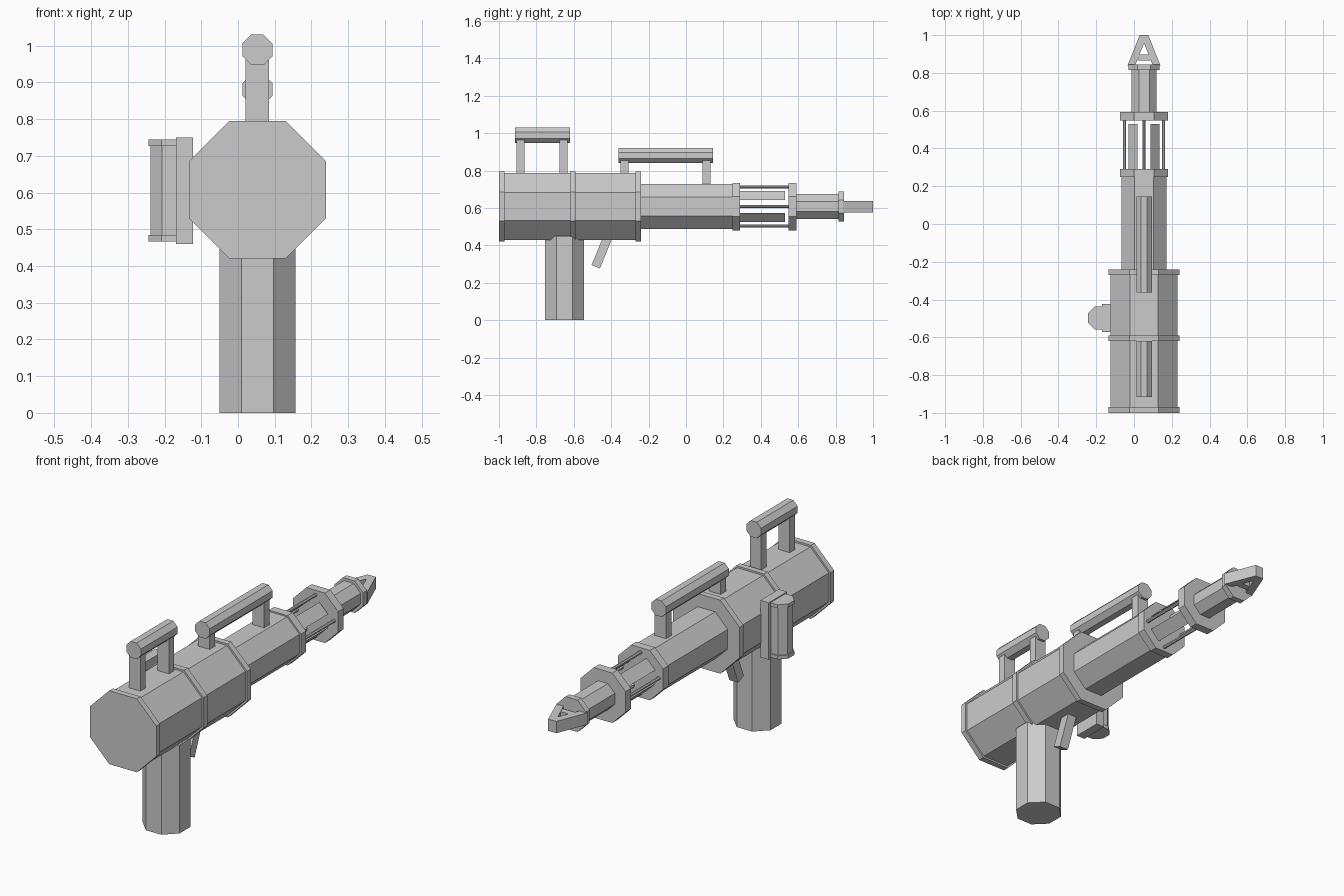
import bpy, bmesh, math

if "Cube" in bpy.data.objects:
    bpy.data.objects.remove(bpy.data.objects["Cube"])

CX, CZ = 0.053, 0.608          # bore axis of the launcher
TAN = math.tan(math.pi / 8)

# axis -> how profile (u, v) and extrusion depth w map to x, y, z
MAP = {
    'x': lambda u, v, w: (w, u, v),
    'y': lambda u, v, w: (u, w, v),
    'z': lambda u, v, w: (u, v, w),
}


def extrude(name, axis, profiles, w0, w1):
    """Extrude one or more closed profiles along an axis into one object."""
    bm = bmesh.new()
    for pts in profiles:
        lo = [bm.verts.new(MAP[axis](u, v, w0)) for u, v in pts]
        hi = [bm.verts.new(MAP[axis](u, v, w1)) for u, v in pts]
        n = len(pts)
        bm.faces.new(lo)
        bm.faces.new(hi[::-1])
        for i in range(n):
            j = (i + 1) % n
            bm.faces.new((lo[i], hi[i], hi[j], lo[j]))
    bmesh.ops.recalc_face_normals(bm, faces=bm.faces)
    mesh = bpy.data.meshes.new(name)
    bm.to_mesh(mesh)
    bm.free()
    obj = bpy.data.objects.new(name, mesh)
    bpy.context.collection.objects.link(obj)
    return obj


def octagon(cu, cv, apothem):
    r = apothem / math.cos(math.pi / 8)
    return [(cu + r * math.cos(math.pi / 8 + i * math.pi / 4),
             cv + r * math.sin(math.pi / 8 + i * math.pi / 4)) for i in range(8)]


def rect(u0, u1, v0, v1):
    return [(u0, v0), (u1, v0), (u1, v1), (u0, v1)]


def bore(name, apothem, y0, y1):
    return extrude(name, 'y', [octagon(CX, CZ, apothem)], y0, y1)


# Main body, barrel and muzzle sections along the bore
bore("body", 0.178, -0.99, -0.25)
for label, y in (("rear", -1.0), ("middle", -0.62), ("front", -0.27)):
    bore("body_rim_" + label, 0.187, y, y + 0.03)
bore("barrel", 0.12, -0.25, 0.26)
bore("cage_ring_rear", 0.127, 0.248, 0.29)
bore("cage_ring_front", 0.127, 0.548, 0.592)
bore("muzzle", 0.067, 0.585, 0.825)
bore("muzzle_ring", 0.081, 0.815, 0.845)

# Four diagonal core panels inside the cage
a, t = 0.083, 0.014
h = a * TAN
panels = [[(CX + sx * u, CZ + sz * v) for u, v in
           ((h, a), (a, h), (a - t, h), (h, a - t))]
          for sx in (-1, 1) for sz in (-1, 1)]
extrude("core_panels", 'y', panels, 0.285, 0.53)

# Four thin cage rods
R = 0.104
extrude("cage_rods", 'y', [octagon(CX + dx * R, CZ + dz * R, 0.008)
                           for dx, dz in ((1, 0), (-1, 0), (0, 1), (0, -1))], 0.285, 0.555)

# A-shaped tip: two mirrored legs and a crossbar
legs = [[(CX + s * u, y) for u, y in
         ((0.087, 0.84), (0.047, 0.84), (0, 0.956), (0, 1.0), (0.023, 1.0))] for s in (-1, 1)]
extrude("tip_legs", 'z', legs, 0.577, 0.637)
extrude("tip_crossbar", 'z', [[(CX - 0.036, 0.865), (CX + 0.036, 0.865),
                               (CX + 0.024, 0.898), (CX - 0.024, 0.898)]], 0.579, 0.635)

# Grip and trigger
extrude("grip", 'z', [octagon(CX, -0.65, 0.104)], 0, 0.45)
extrude("trigger", 'x', [[(-0.505, 0.295), (-0.46, 0.277), (-0.39, 0.45), (-0.435, 0.465)]],
        CX - 0.025, CX + 0.025)

# Carry handle and sight rail: octagonal bar on two posts
for name, z, y0, y1, posts in (
        ("carry_handle", 0.989, -0.915, -0.62, ((-0.906, 0.77), (-0.676, 0.77))),
        ("sight_rail", 0.881, -0.362, 0.145, ((-0.35, 0.77), (0.088, 0.715)))):
    extrude(name + "_bar", 'y', [octagon(CX, z, 0.041)], y0, y1)
    for i, (y, base) in enumerate(posts):
        extrude(f"{name}_post_{i + 1}", 'z',
                [rect(CX - 0.032, CX + 0.032, y, y + 0.042)], base, z)

# Side canister with end caps and mounting plate
extrude("canister", 'z', [octagon(-0.184, -0.498, 0.054)], 0.475, 0.735)
for label, z in (("lower", 0.467), ("upper", 0.727)):
    extrude("canister_cap_" + label, 'z', [octagon(-0.184, -0.498, 0.06)], z, z + 0.018)
extrude("canister_plate", 'z', [rect(-0.169, -0.122, -0.572, -0.424)], 0.46, 0.75)
